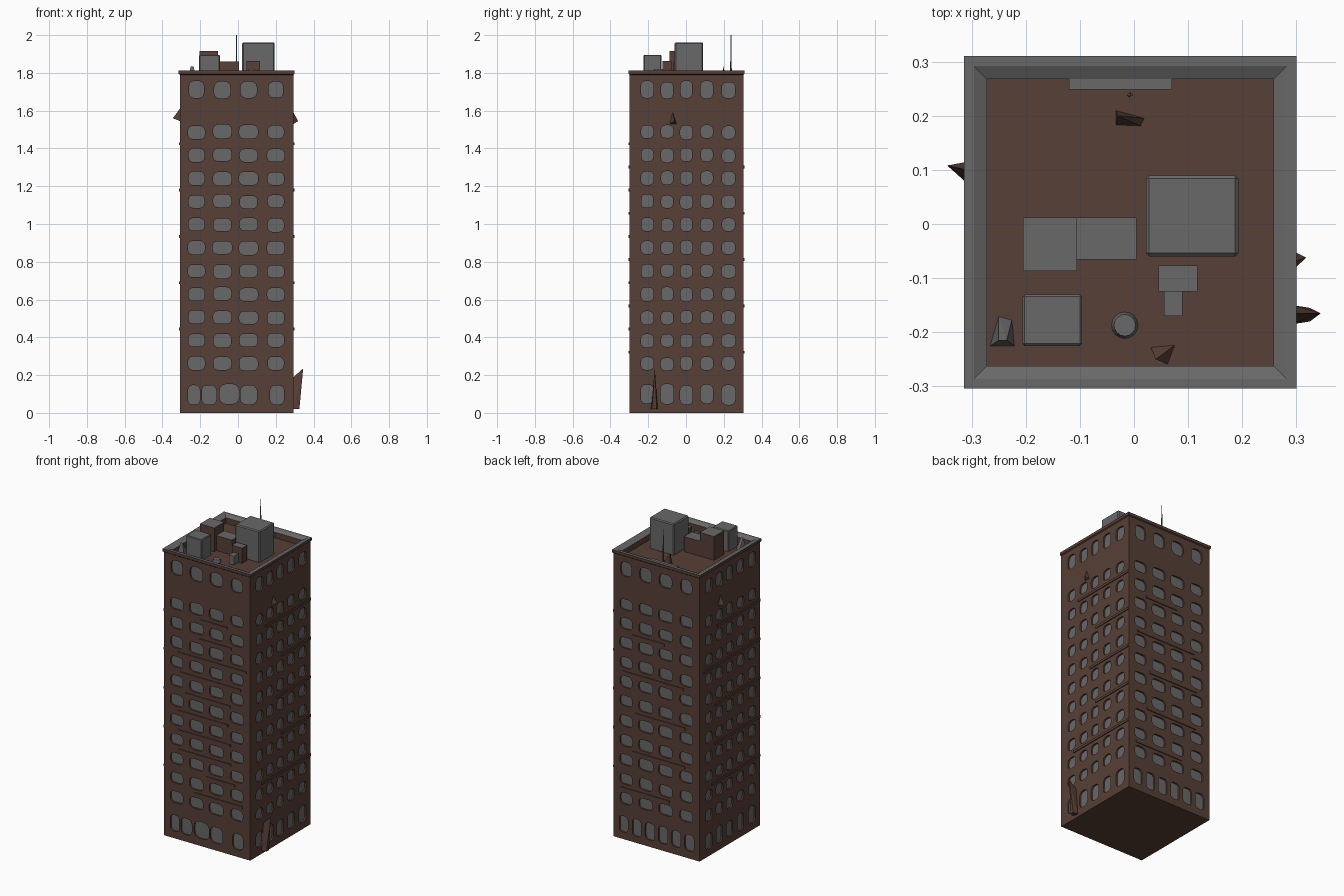
import bpy, bmesh, math, random
from mathutils import Vector

if "Cube" in bpy.data.objects:
    bpy.data.objects.remove(bpy.data.objects["Cube"])

random.seed(4)


def material(name, rgb):
    m = bpy.data.materials.new(name)
    m.diffuse_color = (*rgb, 1)
    m.use_nodes = True
    m.node_tree.nodes["Principled BSDF"].inputs["Base Color"].default_value = m.diffuse_color
    return m


BROWN = material("brown brick", (0.095, 0.050, 0.037))
GREY = material("grey concrete and glass", (0.14, 0.14, 0.14))


def finish(name, bm, mats, smooth=False):
    me = bpy.data.meshes.new(name)
    bm.to_mesh(me)
    bm.free()
    for m in mats:
        me.materials.append(m)
    ob = bpy.data.objects.new(name, me)
    bpy.context.collection.objects.link(ob)
    if smooth:
        for p in me.polygons:
            p.use_smooth = True
    return ob


def box(name, x0, x1, y0, y1, z0, z1, mat=GREY, top=None, bevel=0.0):
    """Box with an optional different colour on its top face."""
    bm = bmesh.new()
    bmesh.ops.create_cube(bm, size=1)
    for v in bm.verts:
        v.co = Vector(((x0 + x1) / 2 + v.co.x * (x1 - x0),
                       (y0 + y1) / 2 + v.co.y * (y1 - y0),
                       (z0 + z1) / 2 + v.co.z * (z1 - z0)))
    if bevel:
        bmesh.ops.bevel(bm, geom=bm.edges[:], offset=bevel, segments=1, affect='EDGES')
    bm.normal_update()
    for f in bm.faces:
        f.material_index = 1 if top and f.normal.z > 0.8 else 0
    return finish(name, bm, [mat, top or mat])


def solid(name, points, mat):
    """Convex shard or wedge from a few corner points."""
    bm = bmesh.new()
    vs = [bm.verts.new(p) for p in points]
    bmesh.ops.convex_hull(bm, input=vs)
    bmesh.ops.recalc_face_normals(bm, faces=bm.faces[:])
    return finish(name, bm, [mat])


# Overall footprint and storeys
X0, X1, Y0, Y1 = -0.308, 0.294, -0.298, 0.304
DECK, RIM = 1.765, 1.812
rows = [(0.097, 0.105)] + [(0.26 + 0.1227 * i, 0.070) for i in range(11)] + [(1.71, 0.088)]
edges = [0.0, 0.19] + [0.26 + 0.1227 * (i + 0.5) for i in range(10)] + [1.555, 1.655, 1.795]


def wall(name, origin, right, normal, columns, ground):
    """Wall with rounded, recessed windows; columns are (centre, width)."""
    bm = bmesh.new()
    right, normal = Vector(right), Vector(normal)
    length = X1 - X0 if abs(right.x) > 0.5 else Y1 - Y0

    def vert(u, z, d=0.0):
        return bm.verts.new(Vector(origin) + right * u + normal * d + Vector((0, 0, z)))

    def window_cell(u0, u1, z0, z1, uc, zc, w, h):
        corners = [vert(u0, z0), vert(u1, z0), vert(u1, z1), vert(u0, z1)]
        r = min(w, h) * 0.36
        ring, back = [], []
        for k, (sx, sz) in enumerate([(-1, -1), (1, -1), (1, 1), (-1, 1)]):
            for j in range(4):
                a = math.radians(180 + 90 * k + 30 * j)
                u = uc + sx * (w / 2 - r) + r * math.cos(a)
                z = zc + sz * (h / 2 - r) + r * math.sin(a)
                ring.append(vert(u, z))
                back.append(vert(u, z, -0.010))
        for k in range(4):
            for j in range(3):
                bm.faces.new((corners[k], ring[4 * k + j + 1], ring[4 * k + j]))
            n = (k + 1) % 4
            bm.faces.new((corners[k], corners[n], ring[4 * n], ring[4 * k + 3]))
        for i in range(16):
            j = (i + 1) % 16
            bm.faces.new((ring[i], ring[j], back[j], back[i]))
        bm.faces.new(back).material_index = 1

    levels = list(zip(edges[:-1], edges[1:]))
    blank = levels.pop(-2)
    bm.faces.new((vert(0, blank[0]), vert(length, blank[0]),
                  vert(length, blank[1]), vert(0, blank[1])))
    for i, ((z0, z1), (zc, h)) in enumerate(zip(levels, rows)):
        cols = ground if i == 0 else columns
        cuts = [0] + [(a[0] + a[1] / 2 + b[0] - b[1] / 2) / 2
                      for a, b in zip(cols, cols[1:])] + [length]
        for (uc, w), u0, u1 in zip(cols, cuts, cuts[1:]):
            s = 0.88 if i == len(rows) - 1 and w > 0.08 else 1
            window_cell(u0, u1, z0, z1, uc, zc + random.uniform(-.003, .003),
                        w * s * random.uniform(.93, 1.03), h * random.uniform(.93, 1.04))
    bmesh.ops.remove_doubles(bm, verts=bm.verts[:], dist=1e-5)
    return finish(name, bm, [BROWN, GREY])


# Four walls
wide = [(0.088, 0.088), (0.225, 0.100), (0.364, 0.098), (0.508, 0.090)]
narrow = [(0.093, 0.066), (0.198, 0.066), (0.300, 0.064), (0.408, 0.066), (0.523, 0.072)]
shop = [(0.075, 0.065), (0.155, 0.082), (0.262, 0.105), (0.365, 0.090), (0.515, 0.078)]
six = [(0.070 + 0.092 * i, 0.064) for i in range(6)]
wall("front_wall", (X0, Y0, 0), (1, 0, 0), (0, -1, 0), wide, shop)
wall("right_wall", (X1, Y0, 0), (0, 1, 0), (1, 0, 0), narrow, narrow)
wall("back_wall", (X1, Y1, 0), (-1, 0, 0), (0, 1, 0), wide, six)
wall("left_wall", (X0, Y1, 0), (0, -1, 0), (-1, 0, 0), narrow, narrow)

# Closed underside and roof deck
box("base_slab", X0, X1, Y0, Y1, 0.0, 0.02, BROWN)
box("roof_deck", X0 + .02, X1 - .02, Y0 + .02, Y1 - .02, DECK - 0.02, DECK, BROWN)

# Parapet: rectangular rings from the outer wall, over the rim, down to the deck
bm = bmesh.new()
profile = [(0.0, 1.79), (-0.006, 1.795), (-0.006, RIM), (0.012, RIM), (0.036, 1.800), (0.036, DECK - .01)]
rings = [[bm.verts.new((x, y, z)) for x, y in
          ((X0 + d, Y0 + d), (X1 - d, Y0 + d), (X1 - d, Y1 - d), (X0 + d, Y1 - d))]
         for d, z in profile]
for k in range(len(rings) - 1):
    for i in range(4):
        j = (i + 1) % 4
        f = bm.faces.new((rings[k][i], rings[k][j], rings[k + 1][j], rings[k + 1][i]))
        f.material_index = 1 if k in (2, 3) else 0
finish("parapet", bm, [BROWN, GREY])

# Uneven floor ledges, just proud of the walls
for i, z in enumerate(edges[2:12]):
    a, b = sorted((random.uniform(X0, 0), random.uniform(0.1, X1)))
    box(f"front_ledge_{i}", a, b, Y0 - 0.006, Y0 + 0.004, z - 0.008, z + 0.007, BROWN)
    if i % 2:
        box(f"right_ledge_{i}", X1 - .004, X1 + .005, -a - .2, Y1, z - 0.008, z + 0.007, BROWN)
        box(f"left_ledge_{i}", X0 - .005, X0 + .004, Y0, b, z - 0.008, z + 0.007, BROWN)
    else:
        box(f"back_ledge_{i}", a, b, Y1 - .004, Y1 + .005, z - 0.008, z + 0.007, BROWN)

# Rooftop plant
D = DECK - 0.005
box("large_plant_room", 0.022, 0.193, -0.060, 0.090, D, 1.962, GREY, bevel=0.006)
box("stair_head", -0.205, -0.105, -0.087, 0.012, D, 1.915, BROWN, GREY)
box("duct", -0.105, 0.005, -0.066, 0.012, D, 1.860, BROWN, GREY)
box("corner_unit", -0.206, -0.096, -0.225, -0.130, D, 1.895, GREY, bevel=0.004)
box("small_unit", 0.045, 0.117, -0.125, -0.077, D, 1.862, BROWN, GREY)
box("small_unit_step", 0.055, 0.090, -0.170, -0.125, D, 1.820, GREY)
box("rear_block", -0.12, 0.07, 0.248, 0.270, D, 1.797, GREY)
solid("corner_vent", [(-.267, -.226, D), (-.220, -.226, D), (-.250, -.168, D), (-.225, -.175, D),
                      (-.250, -.215, 1.835), (-.235, -.215, 1.835)], GREY)
solid("front_shard", [(.03, -.225, D), (.08, -.22, D), (.065, -.26, D), (.04, -.25, 1.80)], BROWN)
solid("rear_shard", [(-.033, .21, D), (.022, .195, D), (.015, .18, D), (-.033, .182, D),
                     (-.03, .20, 1.835)], BROWN)

# Round vent cap
bm = bmesh.new()
bmesh.ops.create_cone(bm, cap_ends=True, segments=16, radius1=0.025, radius2=0.020, depth=0.02)
bmesh.ops.translate(bm, verts=bm.verts[:], vec=(-0.017, -0.187, DECK + 0.008))
finish("round_vent", bm, [GREY])

# Antenna
bm = bmesh.new()
bmesh.ops.create_cone(bm, cap_ends=True, segments=8, radius1=0.005, radius2=0.002, depth=2.0 - D)
bmesh.ops.translate(bm, verts=bm.verts[:], vec=(-0.008, 0.238, (2.0 + D) / 2))
finish("antenna", bm, [GREY], True)

# Shards standing out from the walls
solid("left_bracket", [(X0, .075, 1.545), (X0, .115, 1.545), (X0, .10, 1.61), (-.345, .108, 1.560)], BROWN)
solid("right_bracket", [(X1, -.085, 1.53), (X1, -.05, 1.53), (X1, -.07, 1.59), (.318, -.062, 1.545)], BROWN)
solid("entrance_fin", [(X1, -.185, .02), (X1, -.150, .02), (.325, -.180, .02), (.325, -.155, .02),
                       (.345, -.165, .235), (X1, -.165, .19)], BROWN)
